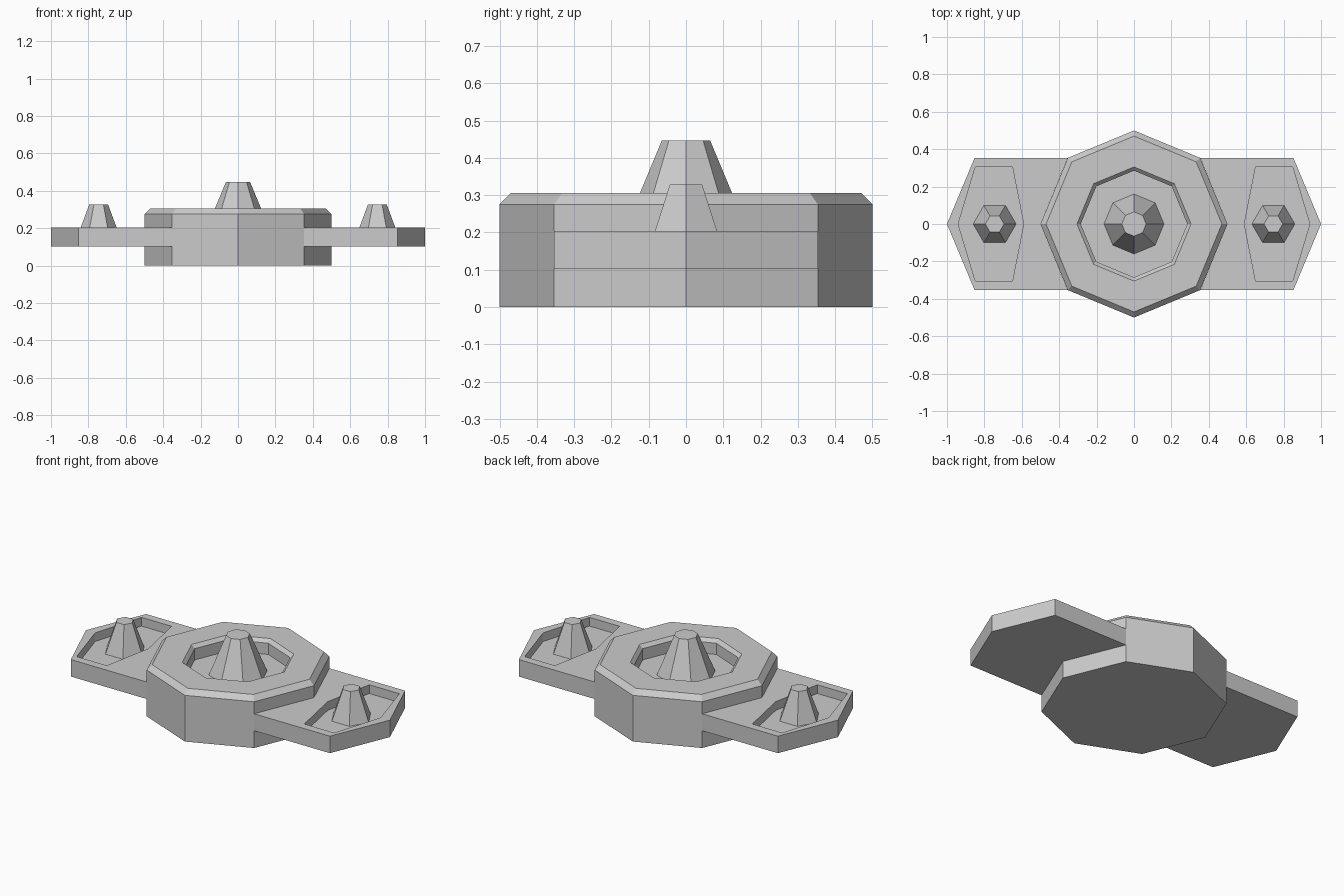
import bpy, bmesh
from math import cos, sin, pi

if "Cube" in bpy.data.objects:
    bpy.data.objects.remove(bpy.data.objects["Cube"])


def ring(n, r, z, cx=0.0, start=pi):
    """Regular n-sided ring, first corner at angle start, running clockwise."""
    return [(cx + r * cos(start - 2 * pi * i / n), r * sin(start - 2 * pi * i / n), z)
            for i in range(n)]


def outline(half, z):
    """Closed ring from its y >= 0 half; the end points lie on y = 0."""
    pts = half + [(x, -y) for x, y in half[-2:0:-1]]
    return [(x, y, z) for x, y in pts]


def loft(name, rings):
    """Solid skinned through successive rings, capped at both ends."""
    bm = bmesh.new()
    loops = [[bm.verts.new(p) for p in r] for r in rings]
    for a, b in zip(loops, loops[1:]):
        n = len(a)
        for i in range(n):
            j = (i + 1) % n
            bm.faces.new((a[i], a[j], b[j], b[i]))
    bm.faces.new(loops[0])
    bm.faces.new(loops[-1])
    bmesh.ops.recalc_face_normals(bm, faces=bm.faces)
    mesh = bpy.data.meshes.new(name)
    bm.to_mesh(mesh)
    bm.free()
    obj = bpy.data.objects.new(name, mesh)
    bpy.context.collection.objects.link(obj)
    return obj


# Octagonal hub: bevelled body, sunken dish and central cone
hub_profile = [(0.5, 0), (0.5, 0.275), (0.47, 0.305), (0.305, 0.305),
               (0.285, 0.285), (0.285, 0.218), (0.16, 0.218), (0.065, 0.446)]
loft("octagonal_hub", [ring(8, r, z) for r, z in hub_profile])

# Side plates: pointed slab, hexagonal pocket and six-sided cone
slab = [(0.5, 0), (0.354, 0.354), (0.852, 0.354), (1.0, 0)]
pocket = [(0.59, 0), (0.65, 0.305), (0.848, 0.305), (0.94, 0)]
wing = loft("side_plates", [
    outline(slab, 0.103),
    outline(slab, 0.204),
    outline(pocket, 0.204),
    outline(pocket, 0.152),
    ring(6, 0.115, 0.152, 0.745),
    ring(6, 0.05, 0.328, 0.745),
])
mirror = wing.modifiers.new("mirror", 'MIRROR')
mirror.use_axis = (True, False, False)
mirror.use_mirror_merge = False
